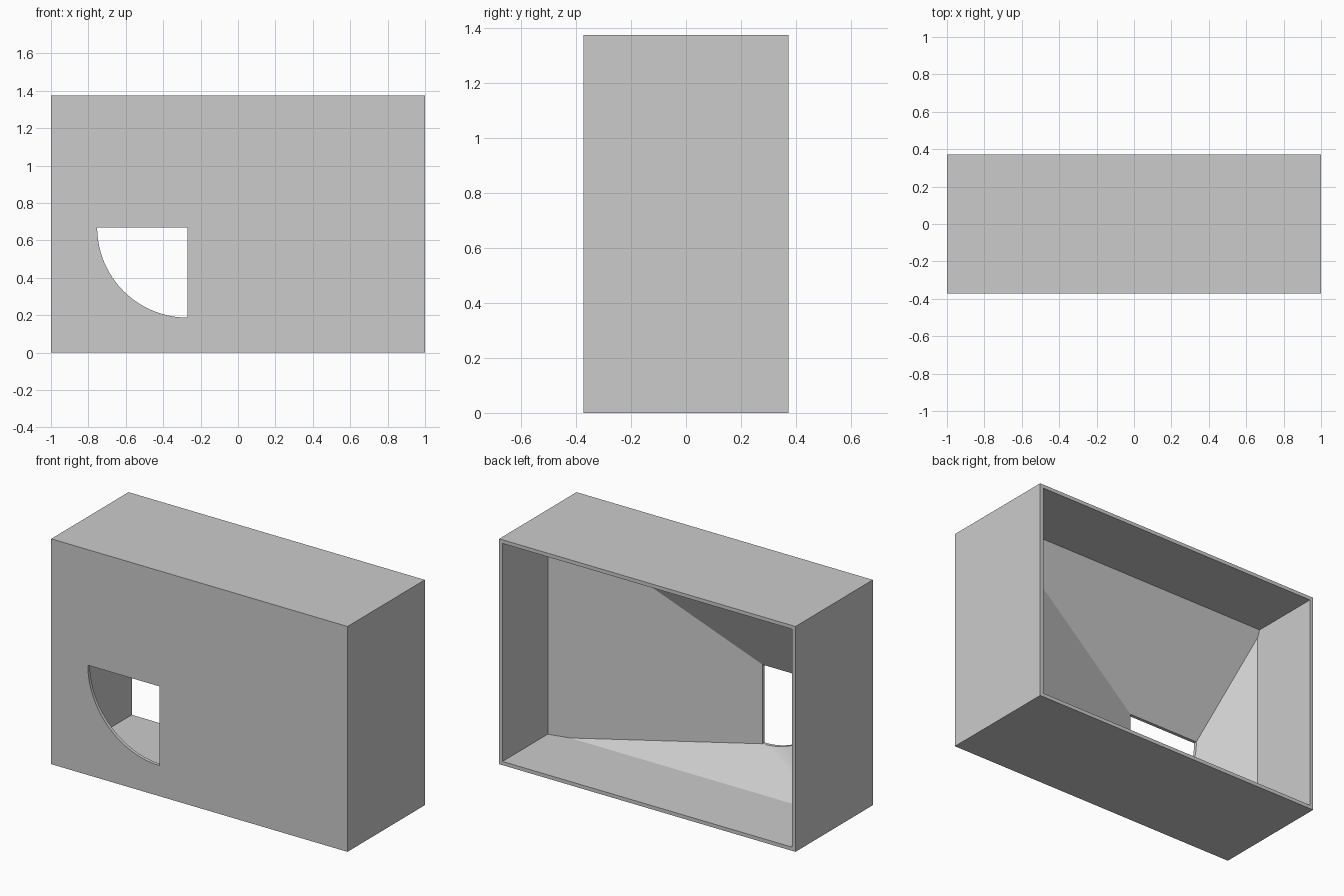
import bpy, bmesh, math
from mathutils import Vector

default = bpy.data.objects.get("Cube")
if default:
    bpy.data.objects.remove(default, do_unlink=True)

WIDTH, DEPTH, HEIGHT = 2.0, 0.745, 1.375
WALL = 0.0225
FRONT = -DEPTH / 2
RIM_Y = -0.058            # where the funnel reaches the side walls
CORNER, RADIUS = (-0.27, 0.67), 0.483
ARC_STEPS = 40


def add_object(name, bm):
    bmesh.ops.recalc_face_normals(bm, faces=bm.faces)
    mesh = bpy.data.meshes.new(name)
    bm.to_mesh(mesh)
    bm.free()
    obj = bpy.data.objects.new(name, mesh)
    bpy.context.collection.objects.link(obj)
    return obj


def box(name, size):
    bm = bmesh.new()
    bmesh.ops.create_cube(bm, size=1)
    for v in bm.verts:
        v.co = Vector(a * b for a, b in zip(v.co, size))
        v.co.z += HEIGHT / 2
    return add_object(name, bm)


def combine(obj, tool, operation):
    """Apply a boolean and discard the tool."""
    mod = obj.modifiers.new("cut", "BOOLEAN")
    mod.operation, mod.solver, mod.object = operation, "EXACT", tool
    graph = bpy.context.evaluated_depsgraph_get()
    mesh = bpy.data.meshes.new_from_object(obj.evaluated_get(graph))
    obj.modifiers.clear()
    obj.data = mesh
    bpy.data.objects.remove(tool, do_unlink=True)


# Funnel: quarter-round opening widening to the full housing, open at the back
bm = bmesh.new()
start = FRONT + 0.02
bm.verts.new((CORNER[0], start, CORNER[1]))
for i in range(ARC_STEPS + 1):
    a = math.pi + math.pi / 2 * i / ARC_STEPS
    bm.verts.new((CORNER[0] + RADIUS * math.cos(a), start,
                  CORNER[1] + RADIUS * math.sin(a)))
for y in (RIM_Y, 0.6):
    for x in (-WIDTH / 2, WIDTH / 2):
        for z in (0, HEIGHT):
            bm.verts.new((x, y, z))
bmesh.ops.convex_hull(bm, input=bm.verts)
bmesh.ops.dissolve_limit(bm, angle_limit=0.001, verts=bm.verts, edges=bm.edges)
bm.normal_update()
cap = min(bm.faces, key=lambda f: f.calc_center_median().y)
side = bmesh.ops.extrude_face_region(bm, geom=[cap])["geom"]
for v in (g for g in side if isinstance(g, bmesh.types.BMVert)):
    v.co.y = -0.5
if cap.is_valid:
    bmesh.ops.delete(bm, geom=[cap], context="FACES_ONLY")
funnel = add_object("funnel_cutter", bm)
funnel.hide_render = True

# Keep the funnel inside the thin side walls
inner = box("inner_limit", (WIDTH - 2 * WALL, 3, HEIGHT - 2 * WALL))
combine(funnel, inner, "INTERSECT")

# Housing with the funnel cut through it
housing = box("housing", (WIDTH, DEPTH, HEIGHT))
combine(housing, funnel, "DIFFERENCE")

grey = bpy.data.materials.new("light_grey")
grey.use_nodes = True
color = (0.6, 0.6, 0.6, 1)
grey.diffuse_color = color
grey.node_tree.nodes["Principled BSDF"].inputs["Base Color"].default_value = color
housing.data.materials.clear()
housing.data.materials.append(grey)
for p in housing.data.polygons:
    p.material_index = 0

bpy.ops.object.select_all(action="DESELECT")
housing.select_set(True)
bpy.context.view_layer.objects.active = housing
bpy.ops.object.shade_smooth_by_angle(angle=math.radians(8))
